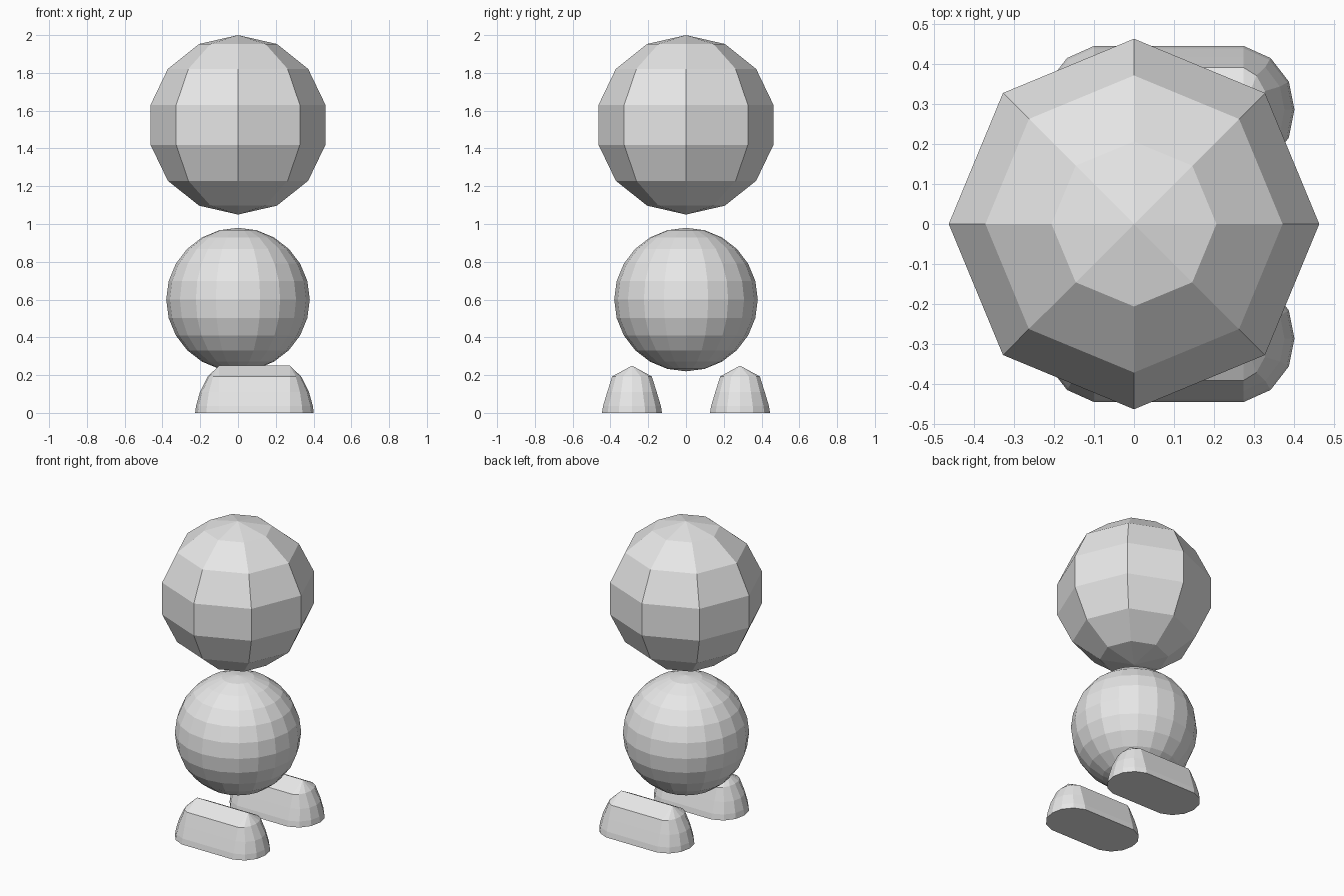
import bpy
import bmesh

cube = bpy.data.objects.get("Cube")
if cube:
    bpy.data.objects.remove(cube, do_unlink=True)

GREY = (0.8, 0.8, 0.8, 1.0)
grey = bpy.data.materials.new("light grey")
grey.use_nodes = True
grey.diffuse_color = GREY
grey.node_tree.nodes["Principled BSDF"].inputs["Base Color"].default_value = GREY


def add_part(name, bm, location):
    """Turn a bmesh into a flat-shaded grey object."""
    bmesh.ops.recalc_face_normals(bm, faces=bm.faces[:])
    mesh = bpy.data.meshes.new(name)
    bm.to_mesh(mesh)
    bm.free()
    mesh.materials.append(grey)
    obj = bpy.data.objects.new(name, mesh)
    obj.location = location
    bpy.context.collection.objects.link(obj)
    return obj


def add_ball(name, segments, rings, radius, z):
    bm = bmesh.new()
    bmesh.ops.create_uvsphere(bm, u_segments=segments, v_segments=rings, radius=radius)
    return add_part(name, bm, (0, 0, z))


# Low-poly head and rounder body
add_ball("head", 8, 7, 0.475, 1.525)
add_ball("body", 20, 12, 0.38, 0.60)

# Feet: stacked rounded outlines closing to a ridge
STRAIGHT = 0.187                                  # half length of the straight sides
ARC = [(0, 1), (0.53, 0.81), (0.89, 0.44), (1, 0)]  # quarter of the rounded end
# Height, half width, end overhang
TIERS = [(0, 0.159, 0.127), (0.037, 0.153, 0.122), (0.11, 0.131, 0.102), (0.193, 0.105, 0.060)]
RIDGE_Z = 0.25


def outline(z, half_width, overhang):
    front = [(STRAIGHT + u * overhang, v * half_width) for u, v in ARC]
    half = front + [(x, -y) for x, y in front[-2::-1]]
    return [(x, y, z) for x, y in half] + [(-x, -y, z) for x, y in half]


def add_foot(name, y):
    bm = bmesh.new()
    loops = [[bm.verts.new(p) for p in outline(*t)] for t in TIERS]
    n = len(loops[0])
    bm.faces.new(loops[0])
    for low, high in zip(loops, loops[1:]):
        for i in range(n):
            j = (i + 1) % n
            bm.faces.new((low[i], low[j], high[j], high[i]))
    # Roof: fans at both ends, quads along the sides
    toe = bm.verts.new((STRAIGHT, 0, RIDGE_Z))
    heel = bm.verts.new((-STRAIGHT, 0, RIDGE_Z))
    top, h = loops[-1], n // 2
    for tip, start in ((toe, 0), (heel, h)):
        for i in range(start, start + h - 1):
            bm.faces.new((top[i], top[i + 1], tip))
    bm.faces.new((top[h - 1], top[h], heel, toe))
    bm.faces.new((top[n - 1], top[0], toe, heel))
    return add_part(name, bm, (0.087, y, 0))


for name, y in (("front_foot", -0.286), ("back_foot", 0.286)):
    add_foot(name, y)
